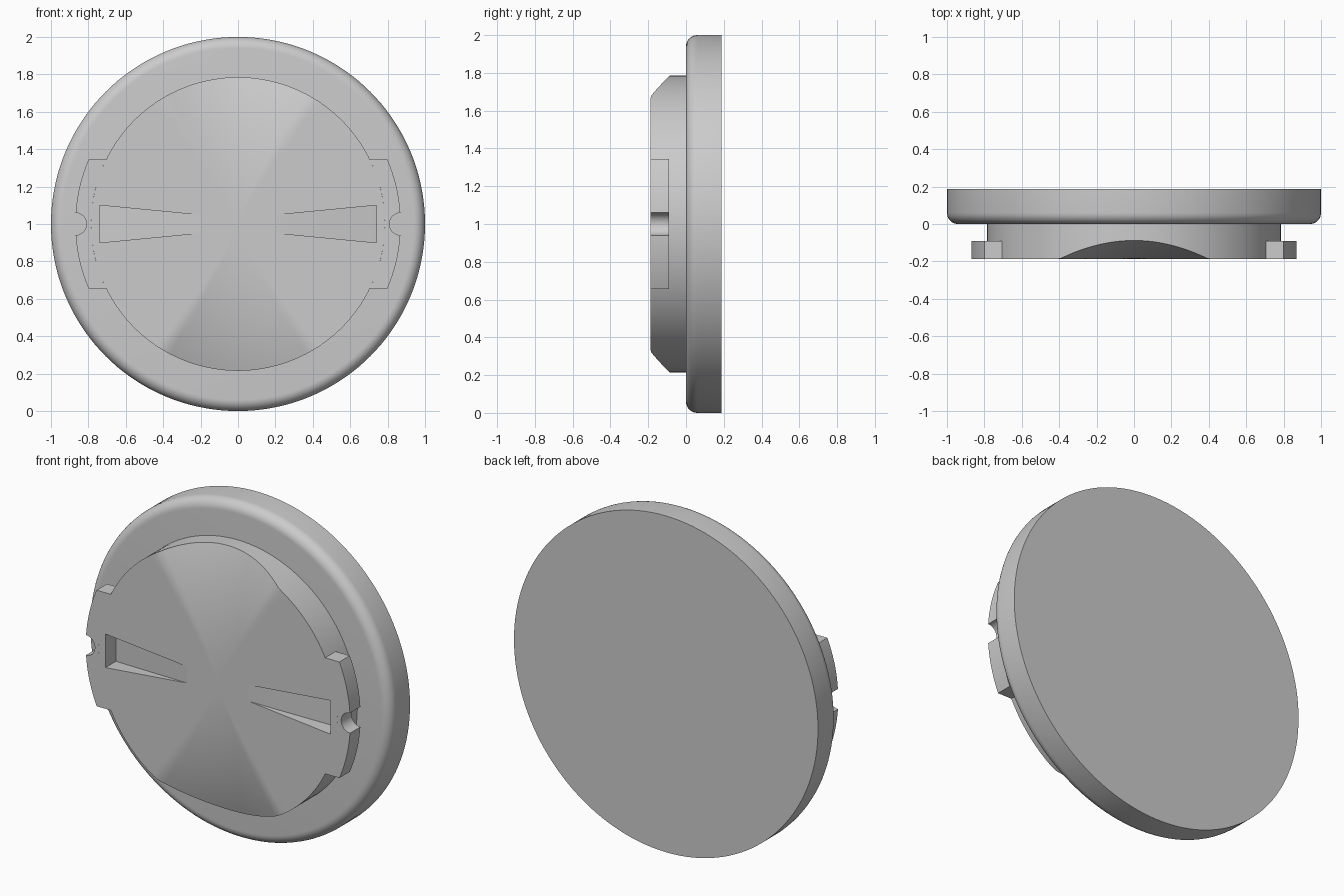
import bpy, bmesh
from math import sin, cos, pi, asin, acos, radians

cube = bpy.data.objects.get("Cube")
if cube:
    bpy.data.objects.remove(cube, do_unlink=True)

CENTER = 1.0          # height of the disc axis
DEPTH = 0.188         # thickness of base and of knob
KNOB_R, LUG_R = 0.785, 0.87
LUG_BACK = -0.09
SEGMENTS = 144

grey = bpy.data.materials.new("plain grey")
grey.use_nodes = True
grey.diffuse_color = (0.6, 0.6, 0.6, 1)
grey.node_tree.nodes["Principled BSDF"].inputs["Base Color"].default_value = (0.6, 0.6, 0.6, 1)


def finish(bm, name):
    bmesh.ops.recalc_face_normals(bm, faces=bm.faces)
    mesh = bpy.data.meshes.new(name)
    bm.to_mesh(mesh)
    bm.free()
    mesh.materials.append(grey)
    obj = bpy.data.objects.new(name, mesh)
    bpy.context.collection.objects.link(obj)
    return obj


def smooth(obj):
    bpy.ops.object.select_all(action='DESELECT')
    obj.select_set(True)
    bpy.context.view_layer.objects.active = obj
    bpy.ops.object.shade_smooth_by_angle(angle=radians(30))


def lathe(name, rows, dip=None):
    """Solid of revolution about y from (radius, y, is_front) rows."""
    bm = bmesh.new()
    rings = []
    for r, y, front in rows:
        ring = []
        for i in range(SEGMENTS):
            a = 2 * pi * i / SEGMENTS
            x, z = r * cos(a), r * sin(a)
            ring.append(bm.verts.new((x, y + (dip(x, z) if front and dip else 0), CENTER + z)))
        rings.append(ring)
    for a, b in zip(rings, rings[1:]):
        for i in range(SEGMENTS):
            j = (i + 1) % SEGMENTS
            bm.faces.new((a[i], a[j], b[j], b[i]))
    bm.faces.new(rings[0])
    bm.faces.new(rings[-1])
    return finish(bm, name)


def prism(name, front, back):
    """Solid between two matching outlines of 3D points."""
    bm = bmesh.new()
    f = [bm.verts.new(p) for p in front]
    b = [bm.verts.new(p) for p in back]
    bm.faces.new(f)
    bm.faces.new(b)
    for i in range(len(f)):
        j = (i + 1) % len(f)
        bm.faces.new((f[i], f[j], b[j], b[i]))
    return finish(bm, name)


# Base disc with a rounded front rim
ROUND = 0.06
rim = [(1 - ROUND + ROUND * cos(t * pi / 16), ROUND - ROUND * sin(t * pi / 16), False)
       for t in range(9)]
smooth(lathe("base_disc", [(1, DEPTH, False)] + rim))


# Knob: its face falls away in a widening hollow towards top and bottom
def hollow(x, z):
    return max(0.0, 0.1 * (abs(z) / KNOB_R) ** 2.4 - 0.435 * x * x)


RINGS = 32
face_rows = [(KNOB_R * (1 - i / RINGS), -DEPTH, True) for i in range(RINGS)]
knob = lathe("knob", [(KNOB_R, 0.0, False)] + face_rows, hollow)

# Wedge slots that widen and deepen outwards
for side in (-1, 1):
    def corners(x_in, h_in, y_in, y_out):
        return [(side * x_in, y_in, CENTER - h_in), (side * 0.74, y_out, CENTER - 0.1),
                (side * 0.74, y_out, CENTER + 0.1), (side * x_in, y_in, CENTER + h_in)]
    cutter = prism("slot_cutter", corners(0.2, 0.048, -0.3, -0.3),
                   corners(0.2, 0.048, -DEPTH - 0.001, -0.09))
    cutter.hide_render = True
    cut = knob.modifiers.new("slot", 'BOOLEAN')
    cut.operation, cut.solver, cut.object = 'DIFFERENCE', 'EXACT', cutter
    bpy.context.view_layer.objects.active = knob
    bpy.ops.object.modifier_apply(modifier=cut.name)
    bpy.data.objects.remove(cutter, do_unlink=True)
smooth(knob)

# Side lugs with a round notch in the middle of the outer edge
LUG_H, NOTCH = 0.345, 0.06
a_in, a_out = asin(LUG_H / KNOB_R), asin(LUG_H / LUG_R)
a_notch = 2 * asin(NOTCH / (2 * LUG_R))
half = [(LUG_R * cos(a), LUG_R * sin(a))
        for a in (a_out + (a_notch - a_out) * i / 12 for i in range(13))]
start = acos(-NOTCH / (2 * LUG_R))
notch = [(LUG_R + NOTCH * cos(t), NOTCH * sin(t))
         for t in (start + (2 * pi - 2 * start) * i / 16 for i in range(1, 16))]
inner = [(KNOB_R * cos(a), KNOB_R * sin(a))
         for a in (-a_in + 2 * a_in * i / 24 for i in range(25))]
outline = half + notch + [(x, -z) for x, z in reversed(half)] + inner
for side, label in ((1, "left"), (-1, "right")):
    front = [(side * x, -DEPTH, CENTER + z) for x, z in outline]
    back = [(x, LUG_BACK, z) for x, _, z in front]
    smooth(prism(label + "_lug", front, back))
